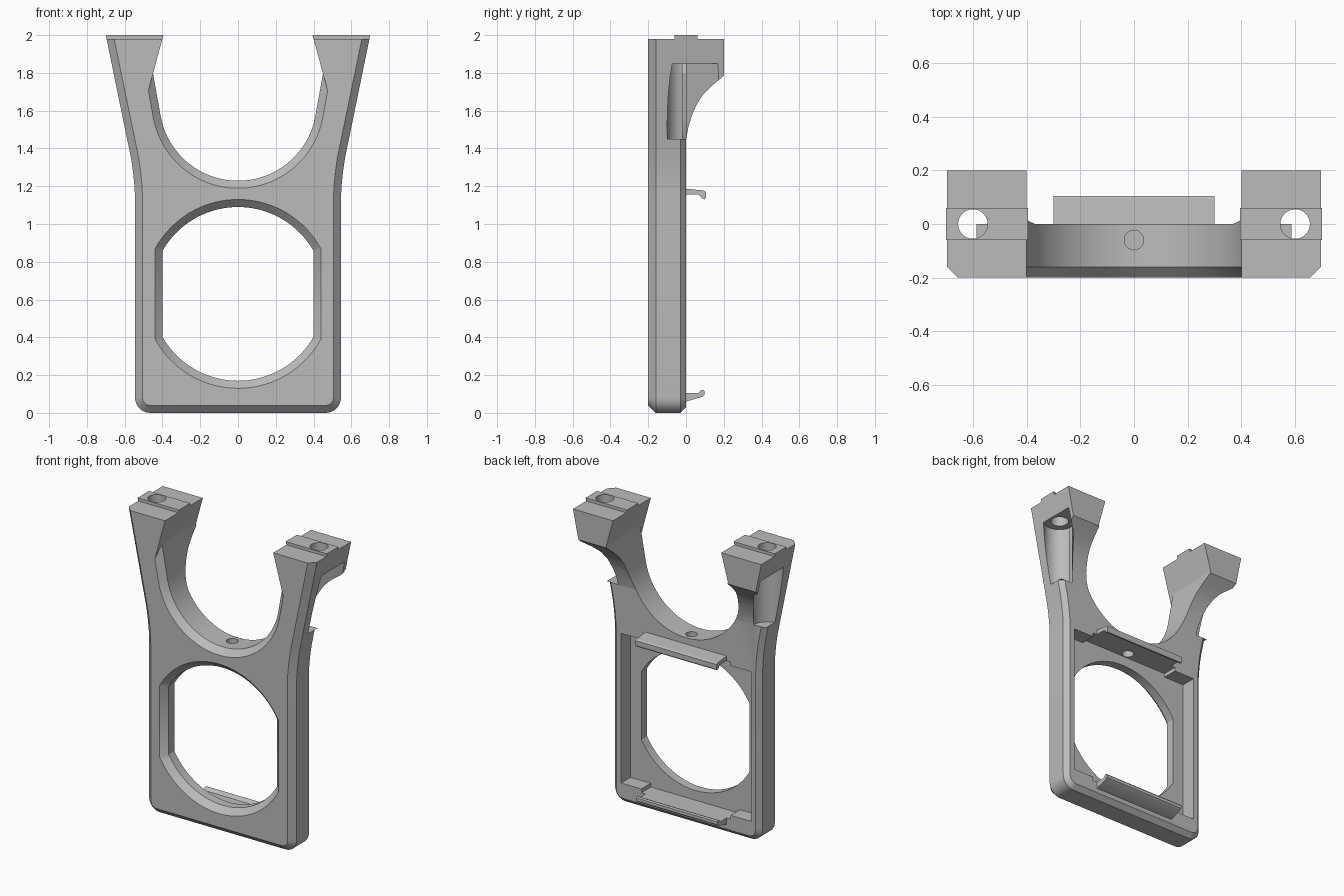
import bpy, bmesh, math

if "Cube" in bpy.data.objects:
    bpy.data.objects.remove(bpy.data.objects["Cube"], do_unlink=True)

grey = bpy.data.materials.new("plain grey")
grey.use_nodes = True
grey.diffuse_color = (0.5, 0.5, 0.5, 1)
grey.node_tree.nodes["Principled BSDF"].inputs["Base Color"].default_value = (0.5, 0.5, 0.5, 1)


def loft(name, rings):
    """Solid through matching rings of 3D points, capped at both ends."""
    bm = bmesh.new()
    vs = [[bm.verts.new(p) for p in r] for r in rings]
    n = len(vs[0])
    for a, b in zip(vs, vs[1:]):
        for i in range(n):
            j = (i + 1) % n
            bm.faces.new((a[i], a[j], b[j], b[i]))
    bm.faces.new(vs[0][::-1])
    bm.faces.new(vs[-1])
    bmesh.ops.recalc_face_normals(bm, faces=bm.faces)
    mesh = bpy.data.meshes.new(name)
    bm.to_mesh(mesh)
    bm.free()
    mesh.materials.append(grey)
    ob = bpy.data.objects.new(name, mesh)
    bpy.context.scene.collection.objects.link(ob)
    return ob


def along_y(path, y):
    return [(x, y, z) for x, z in path]


def along_x(path, x):
    return [(x, y, z) for y, z in path]


def box(name, x, y, z):
    corners = [(x[0], z[0]), (x[1], z[0]), (x[1], z[1]), (x[0], z[1])]
    return loft(name, [along_y(corners, y[0]), along_y(corners, y[1])])


def cylinder(name, x, y, r, z0, z1):
    ring = [(x + r * math.cos(i * math.tau / 32), y + r * math.sin(i * math.tau / 32)) for i in range(32)]
    return loft(name, [[(px, py, z) for px, py in ring] for z in (z0, z1)])


def boolean(target, tool, operation):
    """Apply a boolean and discard the tool."""
    mod = target.modifiers.new("join", "BOOLEAN")
    mod.operation, mod.object, mod.solver = operation, tool, "EXACT"
    bpy.context.view_layer.update()
    new = bpy.data.meshes.new_from_object(target.evaluated_get(bpy.context.evaluated_depsgraph_get()))
    target.modifiers.clear()
    target.data = new
    bpy.data.objects.remove(tool, do_unlink=True)


def mirrored(half):
    """Close a half path by mirroring it in x."""
    return half + [(-x, z) for x, z in reversed(half)]


def outline(inset):
    """Outer frame silhouette: rounded bottom corners, flared arms."""
    half = [(0.3, 0)]
    for i in range(9):
        a = math.radians(-90 + i * 90 / 8)
        half.append((0.465 + 0.08 * math.cos(a), 0.08 + 0.08 * math.sin(a)))
    half += [(0.545, 1.13), (0.548, 1.2), (0.555, 1.27), (0.565, 1.34), (0.577, 1.4), (0.7, 2.0)]
    out = []
    for i, (x, z) in enumerate(half):
        p, q = half[max(i - 1, 0)], half[min(i + 1, len(half) - 1)]
        dx, dz = q[0] - p[0], q[1] - p[1]
        d = math.hypot(dx, dz)
        out.append((x - inset * dz / d, z + inset * dx / d))
    out[-1] = (0.7 - inset, 2.0)
    return mirrored(out)


def cradle(grow):
    """Open U between the arms, pinched in by the wedge-shaped tips."""
    slope, wedge = 0.18, 0.272
    r, tilt = 0.416 + grow, math.atan(slope)
    x0, z0 = r * math.cos(tilt), 1.645 - r * math.sin(tilt)
    z = (0.4 + wedge * 1.98 - x0 + slope * z0) / (slope + wedge)
    half = [(0.4 - wedge * 0.12, 2.1), (0.4 + wedge * (1.98 - z), z)]
    for i in range(24):
        a = -tilt - (math.pi / 2 - tilt) * i / 24
        half.append((r * math.cos(a), 1.645 + r * math.sin(a)))
    return mirrored(half)


def window(grow):
    """Round opening with flattened sides."""
    r, flat = 0.46 + grow, 0.4 + grow
    a0 = math.acos(flat / r)
    arc = [a0 + (math.pi - 2 * a0) * i / 36 for i in range(37)]
    top = [(r * math.cos(a), r * math.sin(a)) for a in arc]
    return [(x, 0.63 + z) for x, z in top] + [(-x, 0.63 - z) for x, z in top]


# Chamfered plate
frame = loft("frame", [along_y(outline(i), y) for i, y in
                       ((0.04, -0.2), (0, -0.16), (0, -0.03), (0.03, 0))])

# Thick arm tips with a concave sweep at the back
tips = loft("tips", [along_y(outline(0), y) for y in (-0.1, 0.2)])
sweep = [(-0.15, 1.45), (0, 1.45), (0.012, 1.51), (0.03, 1.57), (0.055, 1.63), (0.09, 1.685),
         (0.135, 1.73), (0.2, 1.785), (0.3, 1.87), (0.3, 2.1), (-0.15, 2.1)]
boolean(tips, loft("sweep", [along_x(sweep, -1), along_x(sweep, 1)]), "INTERSECT")
boolean(frame, tips, "UNION")

# Cradle and window, both chamfered at the front
for shape in (cradle, window):
    boolean(frame, loft("opening", [along_y(shape(g), y) for g, y in
                                    ((0, 0.3), (0, -0.16), (0.08, -0.24))]), "DIFFERENCE")

# Rear recess with notches at the clips
boolean(frame, box("recess", (-0.48, 0.48), (-0.1, 0.1), (0.13, 1.13)), "DIFFERENCE")
boolean(frame, box("notch", (-0.33, 0.33), (-0.1, 0.1), (0.105, 1.155)), "DIFFERENCE")

# Raised ridge across the tips
for y in ((-0.4, -0.06), (0.06, 0.4)):
    boolean(frame, box("step", (-1, 1), y, (1.98, 2.2)), "DIFFERENCE")

# Bolt holes and the bolt-head pockets in the outer sides
for s in (1, -1):
    boolean(frame, cylinder("bolt_hole", s * 0.6, 0, 0.055, 1.8, 2.1), "DIFFERENCE")
    arc = [(0.6 + 0.1 * math.cos(math.pi + i * math.pi / 16),
            0.1 * math.sin(math.pi + i * math.pi / 16)) for i in range(17)]
    rings = []
    for z, back in ((1.45, 0.35), (1.85, 0.25)):
        rings.append([(s * x, y, z) for x, y in arc + [(0.8, 0), (0.8, back + 0.05), (0.75, back)]])
    boolean(frame, loft("pocket", rings), "DIFFERENCE")

# Small screw hole under the cradle
boolean(frame, cylinder("screw_hole", 0, -0.06, 0.036, 1.1, 1.35), "DIFFERENCE")

# Snap clips at the back
upper = [(0, 1.155), (0.07, 1.155), (0.085, 1.135), (0.1, 1.13), (0.105, 1.14),
         (0.105, 1.17), (0.095, 1.177), (0, 1.187)]
lower = [(0, 0.06), (0.085, 0.085), (0.097, 0.095), (0.097, 0.115), (0.09, 0.123),
         (0.08, 0.12), (0.065, 0.105), (0, 0.105)]
parts = [frame]
for name, path in (("upper_clip", upper), ("lower_clip", lower)):
    parts.append(loft(name, [along_x(path, -0.3), along_x(path, 0.3)]))

# Smooth the curved walls and keep the edges crisp
for ob in parts:
    bpy.ops.object.select_all(action="DESELECT")
    ob.select_set(True)
    bpy.context.view_layer.objects.active = ob
    bpy.ops.object.shade_smooth_by_angle(angle=math.radians(25))
